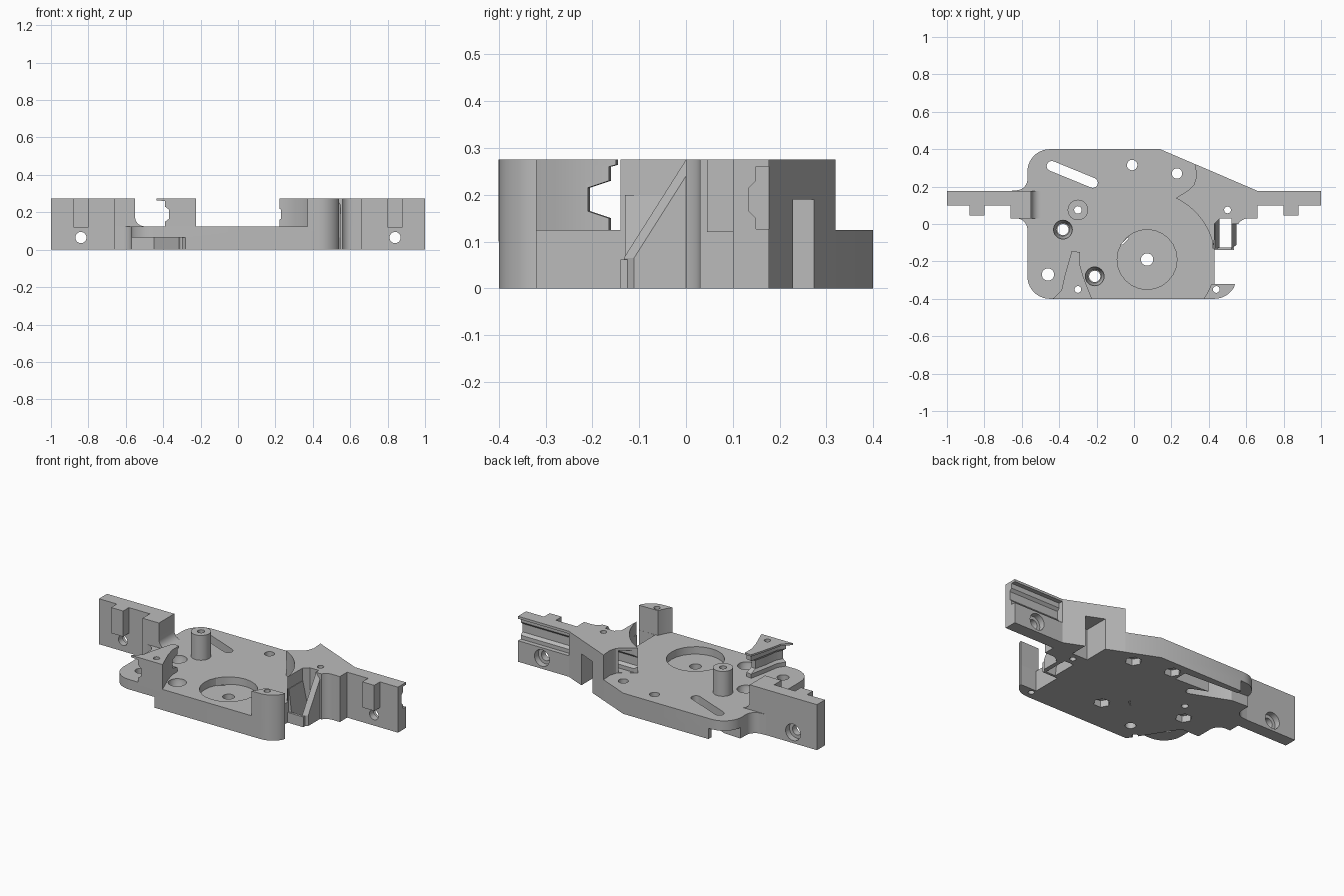
import bpy, bmesh, math

if "Cube" in bpy.data.objects:
    bpy.data.objects.remove(bpy.data.objects["Cube"], do_unlink=True)

FLOOR, TOP, BACK = 0.125, 0.275, 0.177

grey = bpy.data.materials.new("machined_grey")
grey.use_nodes = True
grey.diffuse_color = (0.5, 0.5, 0.5, 1)
grey.node_tree.nodes["Principled BSDF"].inputs["Base Color"].default_value = (0.5, 0.5, 0.5, 1)


def arc(cx, cy, r, a, b, n=10):
    return [(cx + r * math.cos(math.radians(a + (b - a) * i / n)),
             cy + r * math.sin(math.radians(a + (b - a) * i / n))) for i in range(n + 1)]


def loft(name, rings):
    """Skin a stack of matching closed rings and cap both ends."""
    bm = bmesh.new()
    loops = [[bm.verts.new(p) for p in ring] for ring in rings]
    n = len(loops[0])
    for lo, hi in zip(loops, loops[1:]):
        for i in range(n):
            j = (i + 1) % n
            bm.faces.new((lo[i], lo[j], hi[j], hi[i]))
    bm.faces.new(loops[0])
    bm.faces.new(loops[-1])
    bmesh.ops.recalc_face_normals(bm, faces=bm.faces)
    me = bpy.data.meshes.new(name)
    bm.to_mesh(me)
    bm.free()
    me.materials.append(grey)
    ob = bpy.data.objects.new(name, me)
    bpy.context.collection.objects.link(ob)
    return ob


def prism(name, pts, a, b, axis="z"):
    """Extrude a 2D outline from a to b along an axis."""
    place = {"z": lambda p, t: (p[0], p[1], t),
             "y": lambda p, t: (p[0], t, p[1]),
             "x": lambda p, t: (t, p[0], p[1])}[axis]
    return loft(name, [[place(p, t) for p in pts] for t in (a, b)])


def box(name, x0, x1, y0, y1, z0, z1):
    return prism(name, [(x0, y0), (x1, y0), (x1, y1), (x0, y1)], z0, z1)


def disc(name, x, y, r, a, b, axis="z", sides=24):
    return prism(name, arc(x, y, r, 0, 360 - 360 / sides, sides - 1), a, b, axis)


def cone(x, y, levels):
    return loft("cutter", [[(px, py, z) for px, py in arc(x, y, r, 0, 345, 23)] for z, r in levels])


def apply_bool(ob, others, op):
    for c in others:
        m = ob.modifiers.new("bool", "BOOLEAN")
        m.operation, m.solver, m.object = op, "EXACT", c
        bpy.context.view_layer.objects.active = ob
        bpy.ops.object.modifier_apply(modifier=m.name)
    for c in others:
        bpy.data.objects.remove(c, do_unlink=True)


def hole(x, y, r=0.03):
    return disc("cutter", x, y, r, -0.1, 0.4)


def back_slot():
    return box("cutter", 0.435, 0.54, 0.12, 0.4, -0.1, 0.19)


def groove(x0, x1):
    """Rail groove open towards the back."""
    pts = [(0.2, 0.26), (0.15, 0.26), (0.15, 0.23), (0.135, 0.215),
           (0.135, 0.165), (0.15, 0.15), (0.15, 0.127), (0.2, 0.127)]
    return prism("cutter", pts, x0, x1, "x")


# Base plate
outline = (arc(-0.45, -0.28, 0.12, 270, 180) + arc(-0.63, -0.03, 0.06, 0, 90)
           + [(-0.66, 0.03), (-0.66, BACK)] + arc(-0.63, 0.24, 0.06, 270, 360)
           + arc(-0.45, 0.28, 0.12, 180, 90)
           + [(0.14, 0.4), (0.66, BACK), (0.66, 0.03), (0.43, 0.03), (0.43, -0.32), (0.54, -0.32)]
           + arc(0.43, -0.28, 0.12, 330, 270, 6))
plate = prism("base_plate", outline, 0, FLOOR)

# Round pocket, plain holes, countersinks and hexagonal nut pockets
cuts = [disc("cutter", 0.07, -0.19, 0.16, 0.08, 0.2)]
cuts += [hole(x, y, r) for x, y, r in
         [(0.07, -0.19, 0.033), (-0.46, -0.27, 0.033), (-0.01, 0.315, 0.028), (0.23, 0.27, 0.028),
          (-0.38, -0.03, 0.03), (-0.21, -0.28, 0.03), (-0.3, 0.075, 0.02),
          (-0.3, -0.35, 0.018), (0.44, -0.35, 0.018), (0.5, 0.075, 0.018)]]
cuts += [cone(x, y, [(0.07, 0.036), (0.11, 0.05), (0.2, 0.052)]) for x, y in [(-0.38, -0.03), (-0.21, -0.28)]]
cuts += [disc("cutter", x, y, 0.047, -0.1, 0.04, sides=6)
         for x, y in [(0.07, -0.19), (0.23, 0.27), (-0.01, 0.315), (-0.38, -0.03)]]

# Slanted slot and small opening in the pocket
deg = math.degrees(math.atan2(-0.09, 0.22))
slot = arc(-0.44, 0.31, 0.027, deg + 90, deg + 270, 8) + arc(-0.22, 0.22, 0.027, deg - 90, deg + 90, 8)
cuts.append(prism("cutter", slot, -0.1, 0.3))
cuts.append(prism("cutter", [(-0.07, -0.11), (-0.06, -0.11), (-0.03, -0.08), (-0.03, -0.07)], -0.1, 0.2))

# Underside channels
cuts.append(prism("cutter", [(-0.07, 0.27), (-0.7, 0.3), (-0.7, 0.45), (-0.43, 0.45), (-0.43, 0.37), (-0.07, 0.35)],
                  -0.1, 0.065))
cuts.append(prism("cutter", [(-0.28, -0.5), (-0.28, -0.4), (-0.45, -0.13), (-0.7, -0.13), (-0.7, -0.5)], -0.1, 0.065))
apply_bool(plate, cuts + [back_slot()], "DIFFERENCE")

# Raised right wall, hugging the round pocket
wall_pts = (arc(0.07, -0.19, 0.362, 8, 65, 16) + [(0.29, 0.18), (0.32, 0.21), (0.333, 0.25), (0.328, 0.32),
            (0.66, BACK), (0.66, 0.03), (0.61, 0.03)] + arc(0.61, -0.03, 0.06, 90, 150, 6)
            + [(0.52, 0.0), (0.52, 0.03), (0.46, 0.03), (0.43, 0.0)])
wall = prism("right_wall", wall_pts, 0, TOP)
apply_bool(wall, [hole(0.5, 0.075, 0.018), back_slot(), groove(0.2, 0.36)], "DIFFERENCE")

# Sloped rib with a bevelled front edge, and a tie and sloped lining around its window
rib = [(0.522, 0.0), (0.548, 0.022)]
loft("sloped_rib", [[(x, -0.133 + s, 0), (x, 0.04, 0), (x, 0.04, TOP), (x, s, TOP), (x, -0.133 + s, 0.065)]
                    for x, s in rib])
box("rib_tie", 0.42, 0.535, -0.14, -0.125, 0, 0.062)
prism("window_lining", [(0.42, 0), (0.457, 0), (0.432, 0.2), (0.42, 0.2)], -0.13, 0.04, "y")

# Front right post
post = prism("front_right_post", [(0.54, -0.32)] + arc(0.43, -0.28, 0.12, 330, 270, 6)
             + arc(0.07, -0.19, 0.368, 325, 339, 5), 0.1, TOP)
apply_bool(post, [hole(0.44, -0.35, 0.018)], "DIFFERENCE")

# Standoff
standoff = disc("standoff", -0.3, 0.075, 0.055, 0.1, TOP)
apply_bool(standoff, [hole(-0.3, 0.075, 0.02)], "DIFFERENCE")

# Front left post: neck grooved on its left and back, under a flared cap
sections = [((-0.435, -0.4), (1, 0)), ((-0.388, -0.355), (0.6, 0)), ((-0.37, -0.275), (0.5, 0)),
            ((-0.333, -0.145), (0.2, -1)), ((-0.29, -0.15), (0, -1)), ((-0.29, -0.215), (0, 0)),
            ((-0.272, -0.28), (0, 0)), ((-0.225, -0.4), (0, 0))]
levels = [(0.11, 0.045, 0.015), (0.15, 0.045, 0.015), (0.165, 0.065, 0.06), (0.215, 0.065, 0.06),
          (0.23, 0.045, 0.015), (0.26, 0.045, 0.015), (0.264, 0, 0), (TOP, 0, 0)]
flared = loft("front_left_post", [[(p[0] + d[0] * kx, p[1] + d[1] * ky, z) for p, d in sections]
                                  for z, kx, ky in levels])
apply_bool(flared, [hole(-0.3, -0.35, 0.018)], "DIFFERENCE")

# Left wing root with a curved inner foot
root = [(-0.66, 0.1), (-0.66, TOP), (-0.55, TOP)] + arc(-0.5, 0.175, 0.05, 180, 270) + [(-0.5, 0.1)]
prism("left_wing_root", root, 0.03, BACK, "y")

# Side wings with tab and countersunk bolt hole
for side, label in ((-1, "left"), (1, "right")):
    x = sorted((side * 0.62, side))
    wing = box(label + "_wing", x[0], x[1], 0.1, BACK, 0, TOP)
    cx = side * 0.84
    tab = box("tab", cx - 0.04, cx + 0.04, 0.045, 0.14, 0.12, TOP)
    apply_bool(wing, [tab], "UNION")
    cutters = [disc("cutter", cx, 0.065, 0.03, 0, 0.3, "y"), disc("cutter", cx, 0.065, 0.05, 0.14, 0.3, "y")]
    if side > 0:
        cutters.append(groove(0.66, 1.1))
    apply_bool(wing, cutters, "DIFFERENCE")

# Smooth the curved walls and keep edges crisp
bpy.ops.object.select_all(action="DESELECT")
for ob in bpy.context.collection.objects:
    if ob.type == "MESH" and ob.data.materials and ob.data.materials[0] == grey:
        ob.select_set(True)
        bpy.context.view_layer.objects.active = ob
bpy.ops.object.shade_smooth_by_angle(angle=math.radians(25))
